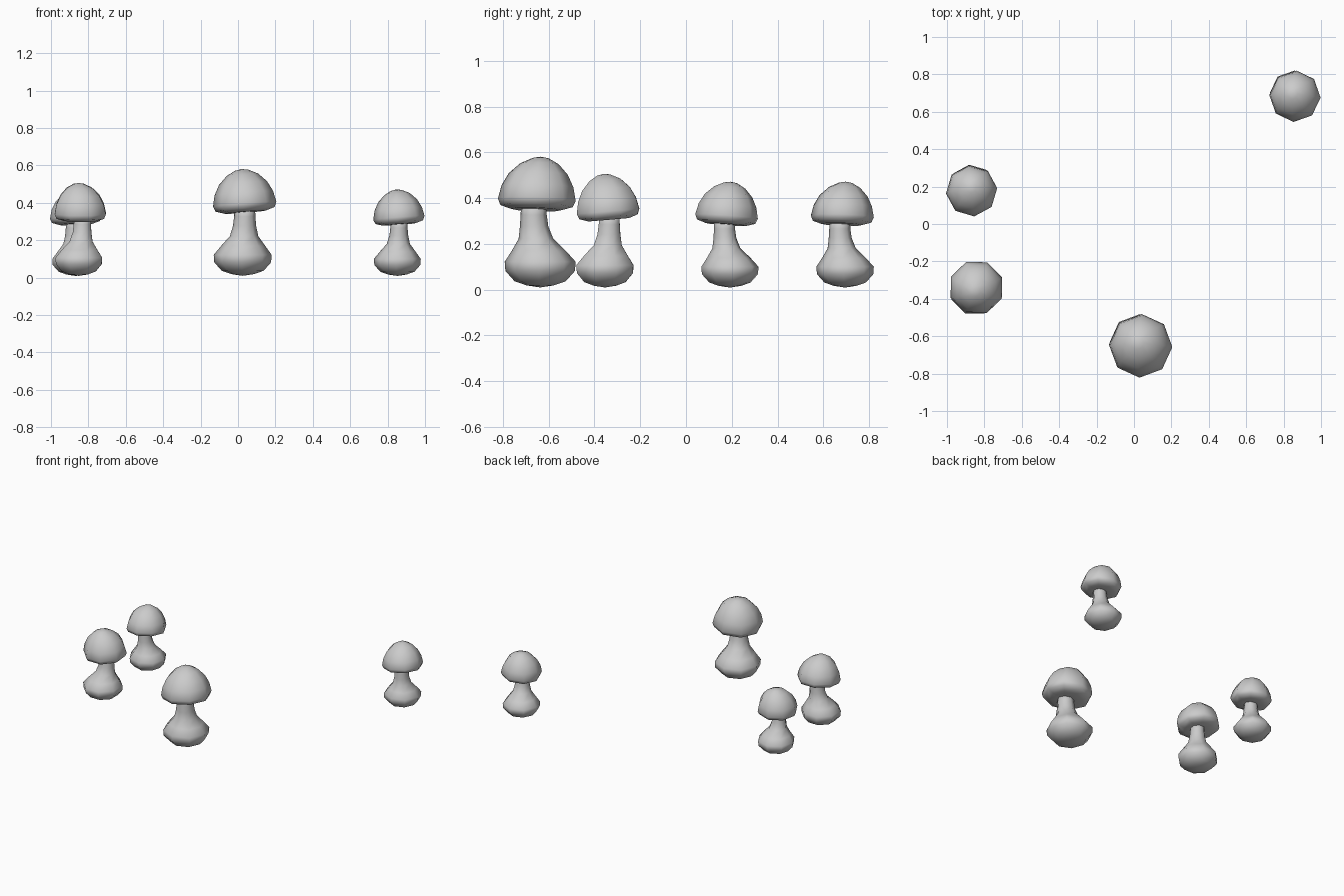
import bpy, bmesh
from math import cos, sin, pi, radians
from mathutils import Matrix, Vector

if "Cube" in bpy.data.objects:
    bpy.data.objects.remove(bpy.data.objects["Cube"])

SIDES = 8
# rings: radius, height, sideways drift x, y
STALK = [(0.06, 0.012, 0, 0), (0.112, 0.03, 0, 0), (0.152, 0.075, 0, 0),
         (0.155, 0.115, 0, 0), (0.118, 0.163, 0.003, -0.006),
         (0.076, 0.215, 0.008, -0.018), (0.062, 0.27, 0.011, -0.026),
         (0.057, 0.32, 0.012, -0.028), (0.055, 0.37, 0.012, -0.028)]
CAP = [(0.05, 0.343, 0.01, -0.022), (0.11, 0.343, 0.01, -0.016),
       (0.158, 0.358, 0.01, -0.014), (0.170, 0.386, 0.01, -0.014),
       (0.157, 0.445, 0.01, -0.013), (0.129, 0.499, 0.01, -0.011),
       (0.084, 0.544, 0.01, -0.007), (0.035, 0.569, 0.008, -0.003)]


def loft(bm, rings, bottom, top, tilt=Matrix()):
    """Closed lathe-like skin through the rings with pointed ends."""
    loops = [[bm.verts.new(tilt @ Vector((dx + r * cos(2 * pi * i / SIDES),
                                          dy + r * sin(2 * pi * i / SIDES), z)))
              for i in range(SIDES)] for r, z, dx, dy in rings]
    lo = bm.verts.new(tilt @ Vector((rings[0][2], rings[0][3], bottom)))
    hi = bm.verts.new(tilt @ Vector((rings[-1][2], rings[-1][3], top)))
    for i in range(SIDES):
        j = (i + 1) % SIDES
        for a, b in zip(loops, loops[1:]):
            bm.faces.new((a[i], a[j], b[j], b[i]))
        bm.faces.new((lo, loops[0][j], loops[0][i]))
        bm.faces.new((loops[-1][i], loops[-1][j], hi))


def part_mesh(name, *args):
    bm = bmesh.new()
    loft(bm, *args)
    bmesh.ops.recalc_face_normals(bm, faces=bm.faces)
    for f in bm.faces:
        f.smooth = True
    me = bpy.data.meshes.new(name)
    bm.to_mesh(me)
    bm.free()
    return me


# cap leans slightly about its own middle
pivot = Matrix.Translation((0.01, -0.014, 0.40))
tilt = pivot @ Matrix.Rotation(-0.08, 4, 'Y') @ Matrix.Rotation(-0.03, 4, 'X') @ pivot.inverted()
stalk = part_mesh("mushroom_stalk", STALK, 0.003, 0.37)
cap = part_mesh("mushroom_cap", CAP, 0.35, 0.575, tilt)

# four mushrooms: x, y, scale, turn
for n, (x, y, s, turn) in enumerate([(0.025, -0.637, 1.0, -2),
                                     (-0.851, -0.354, 0.87, 112),
                                     (-0.868, 0.192, 0.81, -39),
                                     (0.852, 0.695, 0.81, -3)], 1):
    for kind, me in (("stalk", stalk), ("cap", cap)):
        ob = bpy.data.objects.new(f"mushroom_{n}_{kind}", me)
        ob.location = (x, y, 0.007)
        ob.scale = (s, s, s)
        ob.rotation_euler.z = radians(turn)
        bpy.context.collection.objects.link(ob)
